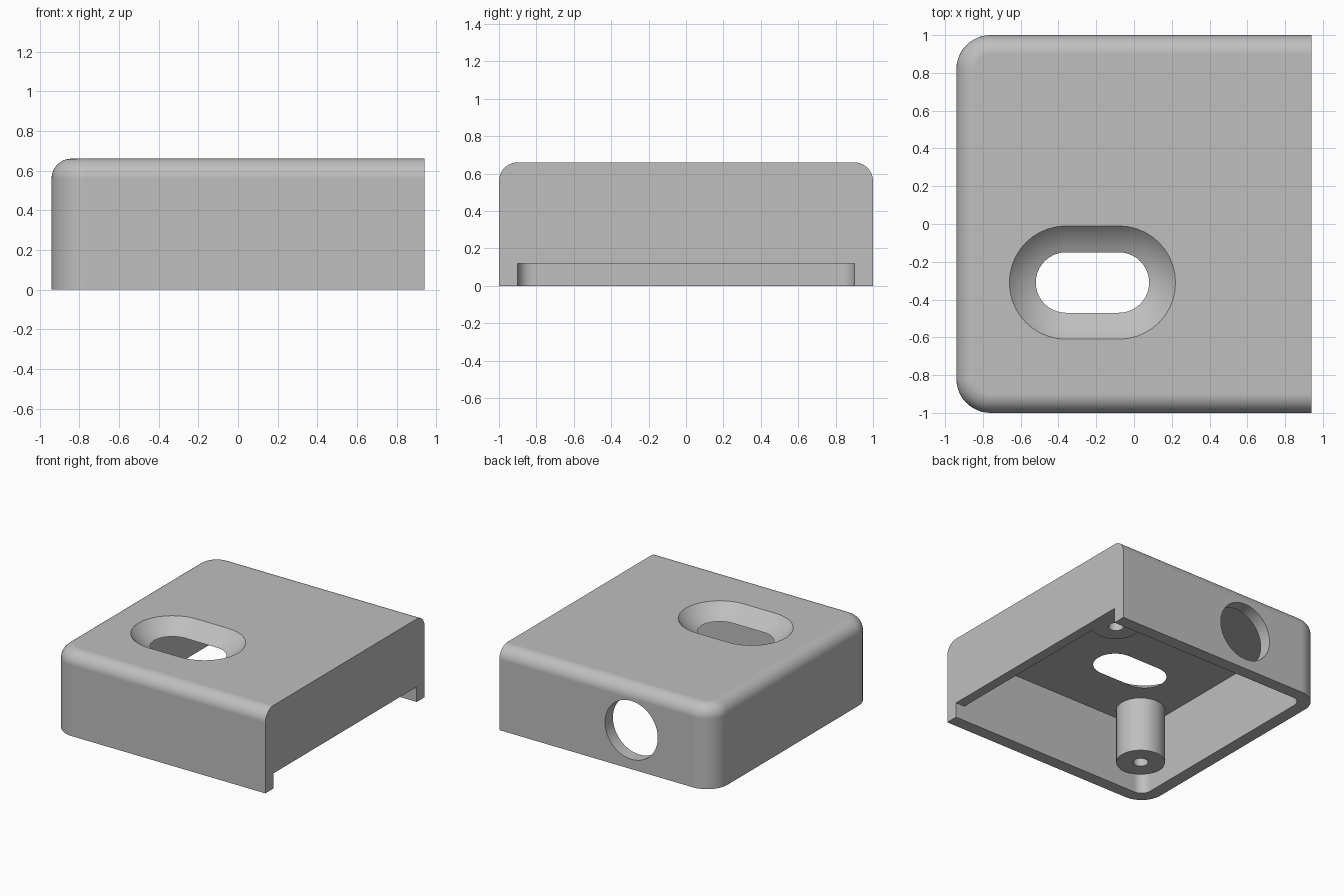
import bpy
import bmesh
from math import sin, cos, pi, sqrt, radians

cube = bpy.data.objects.get("Cube")
if cube:
    bpy.data.objects.remove(cube, do_unlink=True)

HX, HY, H = 0.94, 1.0, 0.66       # half length, half width, height
WALL, CEILING, NOTCH = 0.10, 0.56, 0.12
CORNER, FILLET = 0.18, 0.10
SLOT_X, SLOT_Y = -0.22, -0.31

grey = bpy.data.materials.new("grey_plastic")
grey.use_nodes = True
GREY = (0.52, 0.52, 0.52, 1)
grey.diffuse_color = GREY
grey.node_tree.nodes["Principled BSDF"].inputs["Base Color"].default_value = GREY


def loft(name, rings):
    """Closed solid through a stack of (outline, z) rings."""
    bm = bmesh.new()
    loops = [[bm.verts.new((x, y, z)) for x, y in ring] for ring, z in rings]
    for a, b in zip(loops, loops[1:]):
        for i in range(len(a)):
            j = (i + 1) % len(a)
            bm.faces.new((a[i], a[j], b[j], b[i]))
    bm.faces.new(loops[0][::-1])
    bm.faces.new(loops[-1])
    bmesh.ops.recalc_face_normals(bm, faces=bm.faces)
    mesh = bpy.data.meshes.new(name)
    bm.to_mesh(mesh)
    bm.free()
    mesh.materials.append(grey)
    obj = bpy.data.objects.new(name, mesh)
    bpy.context.collection.objects.link(obj)
    return obj


def arc(cx, cy, r, start, end, n):
    return [(cx + r * cos(start + (end - start) * i / n),
             cy + r * sin(start + (end - start) * i / n)) for i in range(n + 1)]


def case_outline(inset, x_end):
    """Rectangle with the two -x corners rounded."""
    cx, cy, r = CORNER - HX, HY - CORNER, CORNER - inset
    return ([(x_end, HY - inset)] + arc(cx, cy, r, pi / 2, pi, 12)
            + arc(cx, -cy, r, pi, 1.5 * pi, 12) + [(x_end, inset - HY)])


def slot_outline(r, half=0.14):
    return (arc(SLOT_X + half, SLOT_Y, r, -pi / 2, pi / 2, 20)
            + arc(SLOT_X - half, SLOT_Y, r, pi / 2, 1.5 * pi, 20))


def cylinder(name, x, y, r, z0, z1):
    ring = arc(x, y, r, 0, 2 * pi, 48)[:-1]
    return loft(name, [(ring, z0), (ring, z1)])


def combine(body, tool, operation):
    mod = body.modifiers.new(operation.lower(), "BOOLEAN")
    mod.operation, mod.object, mod.solver = operation, tool, "EXACT"
    bpy.context.view_layer.objects.active = body
    bpy.ops.object.modifier_apply(modifier=mod.name)
    bpy.data.objects.remove(tool, do_unlink=True)


# Outer case with a filleted top on three sides
rings = [(case_outline(0, HX), 0)]
for i in range(11):
    a = i / 10 * pi / 2
    rings.append((case_outline(FILLET * (1 - cos(a)), HX), H - FILLET + FILLET * sin(a)))
case = loft("case_cover", rings)

# Hollow underside
inner = case_outline(WALL, HX - 0.08)
combine(case, loft("cavity", [(inner, -0.1), (inner, CEILING)]), "DIFFERENCE")

# Low opening across the flat end
w = HY - WALL
gap = [(0.80, -w), (1.1, -w), (1.1, w), (0.80, w)]
combine(case, loft("end_notch", [(gap, -0.1), (gap, NOTCH)]), "DIFFERENCE")

# Two screw posts on a diagonal, each with a blind hole
posts = [(-0.65, -0.70), (0.76, 0.70)]
for x, y in posts:
    combine(case, cylinder("screw_post", x, y, 0.178, NOTCH, CEILING + 0.04), "UNION")
for x, y in posts:
    combine(case, cylinder("screw_hole", x, y, 0.055, -0.1, 0.5), "DIFFERENCE")

# Dished slot through the top
top_r, low_r, depth = 0.30, 0.16, H - CEILING
rise = (top_r ** 2 - low_r ** 2 - depth ** 2) / (2 * depth)
dish_r = sqrt(top_r ** 2 + rise ** 2)
dish = [(slot_outline(low_r), CEILING - 0.05)]
for i in range(10):
    z = CEILING + (depth + 0.02) * i / 9
    dish.append((slot_outline(sqrt(dish_r ** 2 - (H + rise - z) ** 2)), z))
combine(case, loft("slot", dish), "DIFFERENCE")

# Round port through the back wall
port = cylinder("port", 0, 0, 0.232, -0.2, 0.2)
port.rotation_euler.x = radians(90)
port.location = (SLOT_X, HY, 0.31)
bpy.context.view_layer.update()
combine(case, port, "DIFFERENCE")

# Smooth curves, crisp edges
bpy.ops.object.select_all(action="DESELECT")
case.select_set(True)
bpy.context.view_layer.objects.active = case
bpy.ops.object.shade_smooth_by_angle(angle=radians(25))
weighted = case.modifiers.new("flat_panels", "WEIGHTED_NORMAL")
weighted.keep_sharp = True
